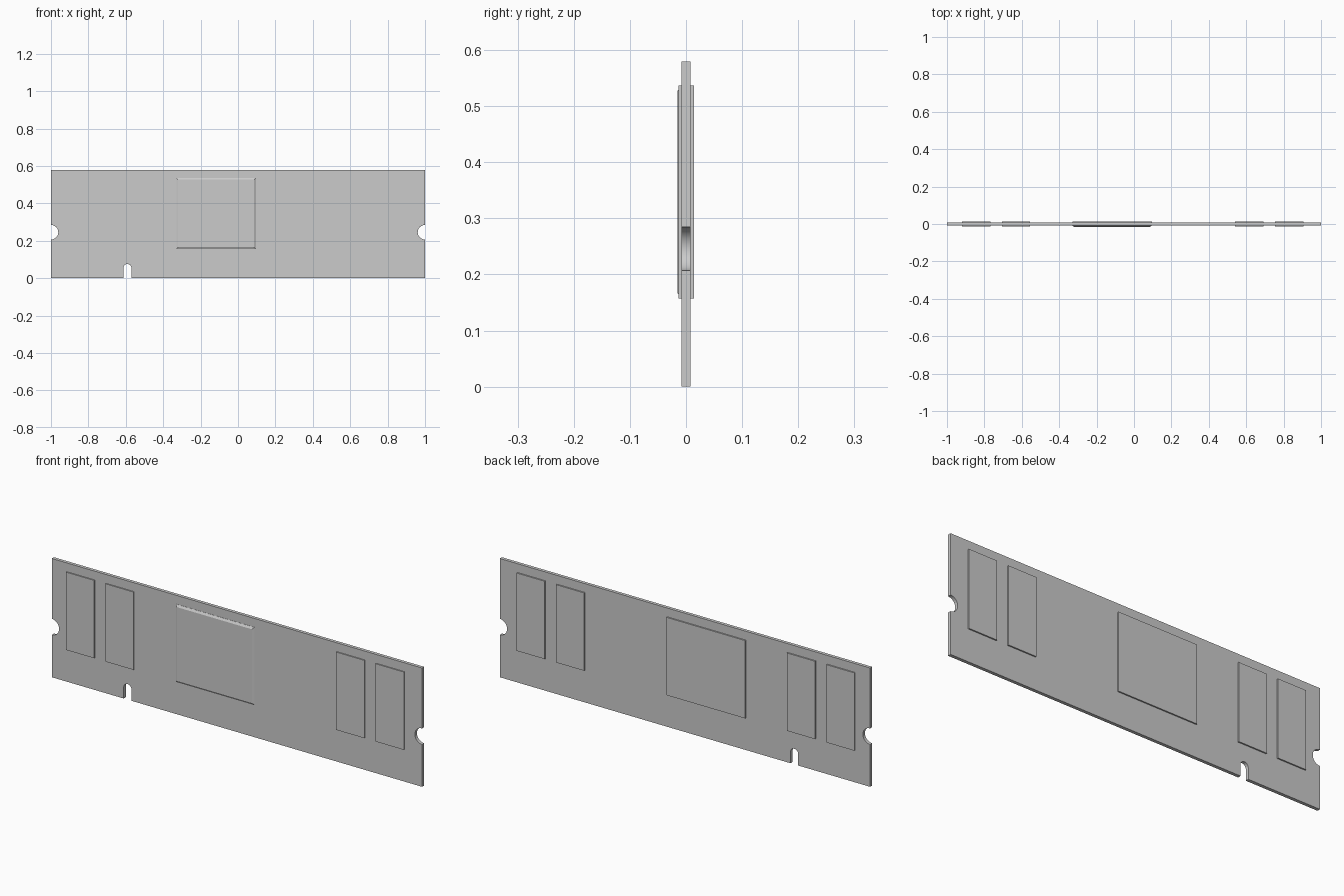
import bpy, bmesh
from math import cos, sin, radians

if "Cube" in bpy.data.objects:
    bpy.data.objects.remove(bpy.data.objects["Cube"])

BOARD_Y = 0.008   # half thickness of the board


def finish(bm, name):
    bmesh.ops.recalc_face_normals(bm, faces=bm.faces[:])
    mesh = bpy.data.meshes.new(name)
    bm.to_mesh(mesh)
    bm.free()
    ob = bpy.data.objects.new(name, mesh)
    bpy.context.collection.objects.link(ob)
    bpy.ops.object.select_all(action='DESELECT')
    ob.select_set(True)
    bpy.context.view_layer.objects.active = ob
    bpy.ops.object.shade_smooth_by_angle(angle=radians(30))
    return ob


def arc(cx, cz, r, a0, a1, n=16):
    return [(cx + r * cos(radians(a0 + (a1 - a0) * i / n)),
             cz + r * sin(radians(a0 + (a1 - a0) * i / n))) for i in range(n + 1)]


def chip(name, x0, x1, side, top, inset=0.0):
    """Flat package on the front (side=-1) or back (side=1), optional chamfered rim."""
    z0, z1 = 0.157, 0.537
    levels = [(BOARD_Y - 0.002, 0), (top, 0)]
    if inset:
        levels = [(BOARD_Y - 0.002, 0), (BOARD_Y + 0.001, 0), (top, inset)]
    bm = bmesh.new()
    rings = [[bm.verts.new((x, side * y, z)) for x, z in
              ((x0 + d, z0 + d), (x1 - d, z0 + d), (x1 - d, z1 - d), (x0 + d, z1 - d))]
             for y, d in levels]
    for a, b in zip(rings, rings[1:]):
        for i in range(4):
            j = (i + 1) % 4
            bm.faces.new((a[i], a[j], b[j], b[i]))
    bm.faces.new(rings[0])
    bm.faces.new(rings[-1])
    return finish(bm, name)


# Circuit board: outline with key slot and two latch notches, extruded
outline = [(-1, 0), (-0.612, 0)]
outline += arc(-0.591, 0.055, 0.021, 180, 0)
outline += [(-0.57, 0), (1, 0)]
outline += arc(1, 0.246, 0.039, 270, 90)
outline += [(1, 0.58), (-1, 0.58)]
outline += arc(-1, 0.246, 0.039, 90, -90)

bm = bmesh.new()
face = bm.faces.new([bm.verts.new((x, -BOARD_Y, z)) for x, z in outline])
ext = bmesh.ops.extrude_face_region(bm, geom=[face], use_keep_orig=True)
bmesh.ops.translate(bm, vec=(0, 2 * BOARD_Y, 0),
                    verts=[g for g in ext["geom"] if isinstance(g, bmesh.types.BMVert)])
finish(bm, "circuit_board")

# Large central packages: chamfered on the front, plain on the back
chip("front_controller_chip", -0.33, 0.095, -1, 0.015, inset=0.01)
chip("back_controller_chip", -0.33, 0.095, 1, 0.0145)

# Memory chips on both sides
for side, label in ((-1, "front"), (1, "back")):
    for i, x in enumerate((-0.92, -0.707, 0.54, 0.753)):
        chip(f"{label}_memory_chip_{i + 1}", x, x + 0.152, side, 0.0145 if side > 0 else 0.0135)
